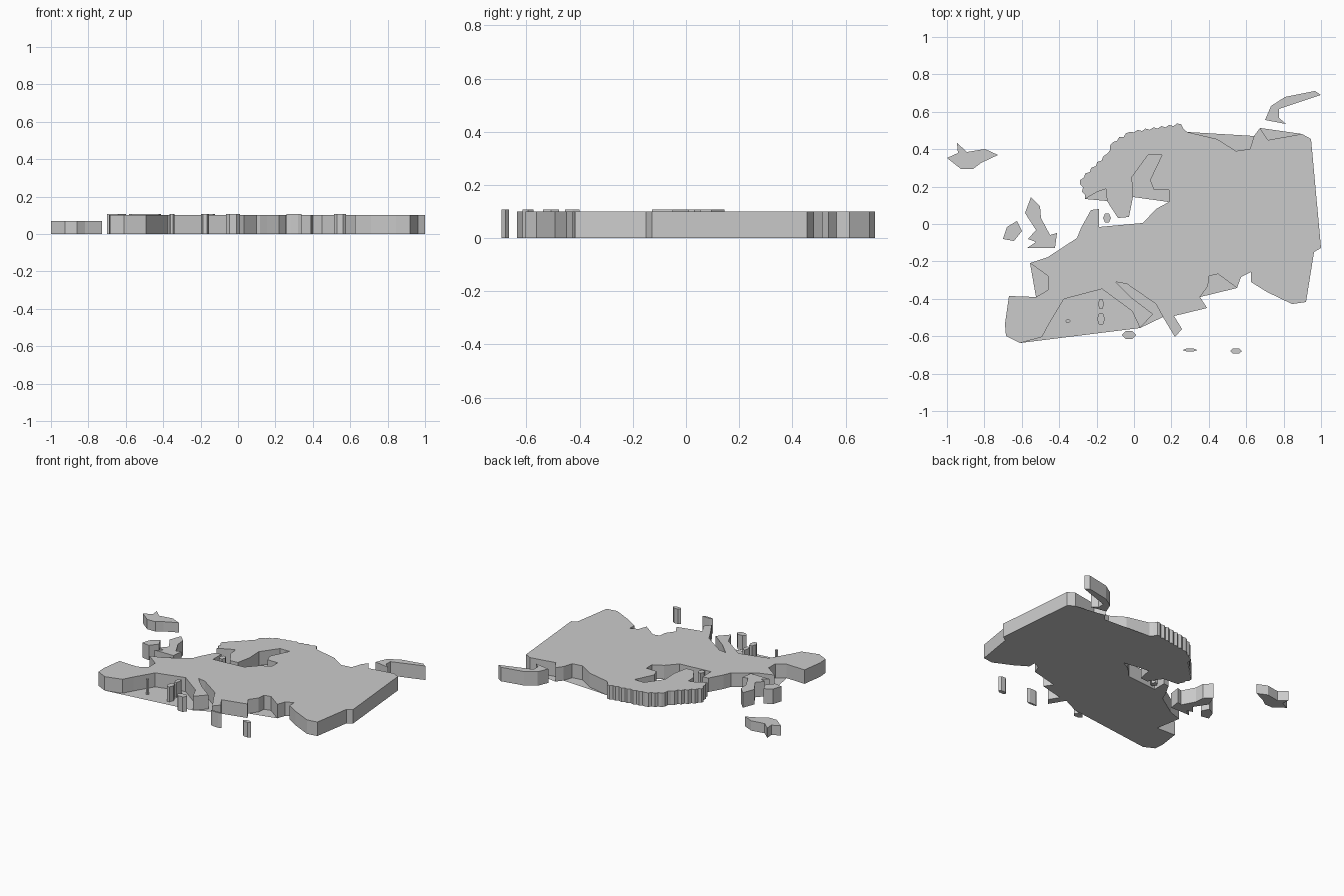
import bpy, bmesh, math
from mathutils import Vector

if "Cube" in bpy.data.objects:
    bpy.data.objects.remove(bpy.data.objects["Cube"])

# Outlines are in map units: x to the east, y to the south
SCALE, OX, OY = 187.0, 1134.0, 225.0
LAND, ISLE = 0.10, 0.107


def plate(name, outline, height):
    """Flat outline, extruded up from z = 0 (height 0 gives a single face)."""
    bm = bmesh.new()
    face = bm.faces.new([bm.verts.new(((x - OX) / SCALE, (OY - y) / SCALE, 0))
                         for x, y in outline])
    if height > 0:
        res = bmesh.ops.extrude_face_region(bm, geom=[face], use_keep_orig=True)
        for v in res["geom"]:
            if isinstance(v, bmesh.types.BMVert):
                v.co.z = height
        bmesh.ops.recalc_face_normals(bm, faces=bm.faces)
    me = bpy.data.meshes.new(name)
    bm.to_mesh(me)
    bm.free()
    bpy.context.collection.objects.link(bpy.data.objects.new(name, me))


def fjords(path, step=4.0, depth=1.0):
    """Break a smooth coast into a regular zigzag of small inlets."""
    out = []
    for a, b in zip(map(Vector, path), map(Vector, path[1:])):
        side = Vector((a.y - b.y, b.x - a.x)).normalized() * depth
        n = max(1, round((b - a).length / step))
        out += [a.lerp(b, i / n) + (side if i % 2 else -side) * (i > 0) for i in range(n)]
    return out[1:] + [Vector(path[-1])]


def oval(cx, cy, w, h, sides=6):
    return [(cx + w / 2 * math.cos(math.tau * i / sides),
             cy + h / 2 * math.sin(math.tau * i / sides)) for i in range(sides)]


# Coast runs clockwise; each stretch starts at the end of the previous one
coast = {
    "west_coast": [(1006, 337), (1005, 325), (1009, 297), (1036, 298)],
    "biscay": [(1048, 291), (1048, 277), (1030, 264)],
    "north_coast": [(1048, 258), (1077, 239), (1081, 229), (1091, 211), (1099, 210),
                    (1099, 228), (1143, 224), (1156, 210), (1169, 203)],
    "bothnia": [(1169, 191), (1154, 191), (1150, 181), (1162, 156), (1148, 156),
                (1132, 178), (1133, 198)],
    "baltic_coast": [(1129, 218), (1118, 219), (1107, 202)],
    "skagerrak": [(1106, 190), (1097, 193), (1085, 200)],
    "fjord_coast": [(1080, 181), (1107, 155), (1113, 143), (1130, 133), (1181, 125),
                    (1187, 133)],
    "barents": [(1217, 140), (1236, 152), (1250, 150), (1254, 137)],
    "arctic_cape": [(1260, 129)],
    "pechora": [(1268, 141), (1302, 135)],
    "east_edge": [(1311, 140), (1321, 249), (1314, 253), (1306, 303), (1292, 305),
                  (1267, 293), (1251, 283), (1251, 273), (1241, 278), (1237, 289)],
    "black_sea": [(1218, 275), (1209, 277), (1208, 287), (1200, 298)],
    "aegean": [(1207, 309), (1174, 317), (1182, 330), (1175, 338), (1163, 318)],
    "adriatic": [(1156, 305), (1127, 285), (1116, 283), (1132, 299), (1153, 315),
                 (1140, 329)],
    "mediterranean": [(1132, 312), (1102, 290), (1064, 300), (1049, 325), (1042, 338),
                      (1020, 344)],
}
# Gulfs also get a floor face, closed straight across the mouth
gulfs = {"biscay", "bothnia", "skagerrak", "barents", "pechora", "black_sea",
         "adriatic", "mediterranean"}

mainland = []
start = coast["mediterranean"][-1]
for name, pts in coast.items():
    if name in gulfs:
        plate(name + "_floor", [start] + pts, 0)
    mainland += fjords([start] + pts) if name == "fjord_coast" else pts
    start = pts[-1]
plate("mainland", mainland, LAND)

# Large islands
plate("northwest_island", [
    (947, 159), (958, 154), (957, 144), (967, 153), (985, 150), (998, 156), (981, 164),
    (973, 170), (961, 170)], 0.07)
plate("large_west_island", [
    (1027, 249), (1036, 243), (1028, 240), (1036, 231), (1025, 214), (1031, 198),
    (1040, 207), (1041, 219), (1050, 236), (1057, 234), (1055, 249)], ISLE)
plate("small_west_island", [
    (1003, 240), (1007, 228), (1017, 222), (1022, 232), (1014, 242)], ISLE)
plate("arctic_island", [
    (1265, 121), (1271, 107), (1285, 98), (1315, 92), (1321, 96), (1279, 110),
    (1279, 119), (1286, 125)], LAND)

# Small islands
plate("strait_island", oval(1107, 219, 8, 10), ISLE)
plate("balearic_island", oval(1068, 322, 5, 4), ISLE)
plate("upper_sea_island", oval(1101, 305, 6, 12), ISLE)
plate("lower_sea_island", oval(1101, 320, 8, 13), ISLE)
plate("toe_island", oval(1129, 336, 14, 9), ISLE)
plate("south_island", oval(1190, 351, 15, 3), ISLE)
plate("southeast_island", oval(1236, 352, 12, 6), ISLE)
